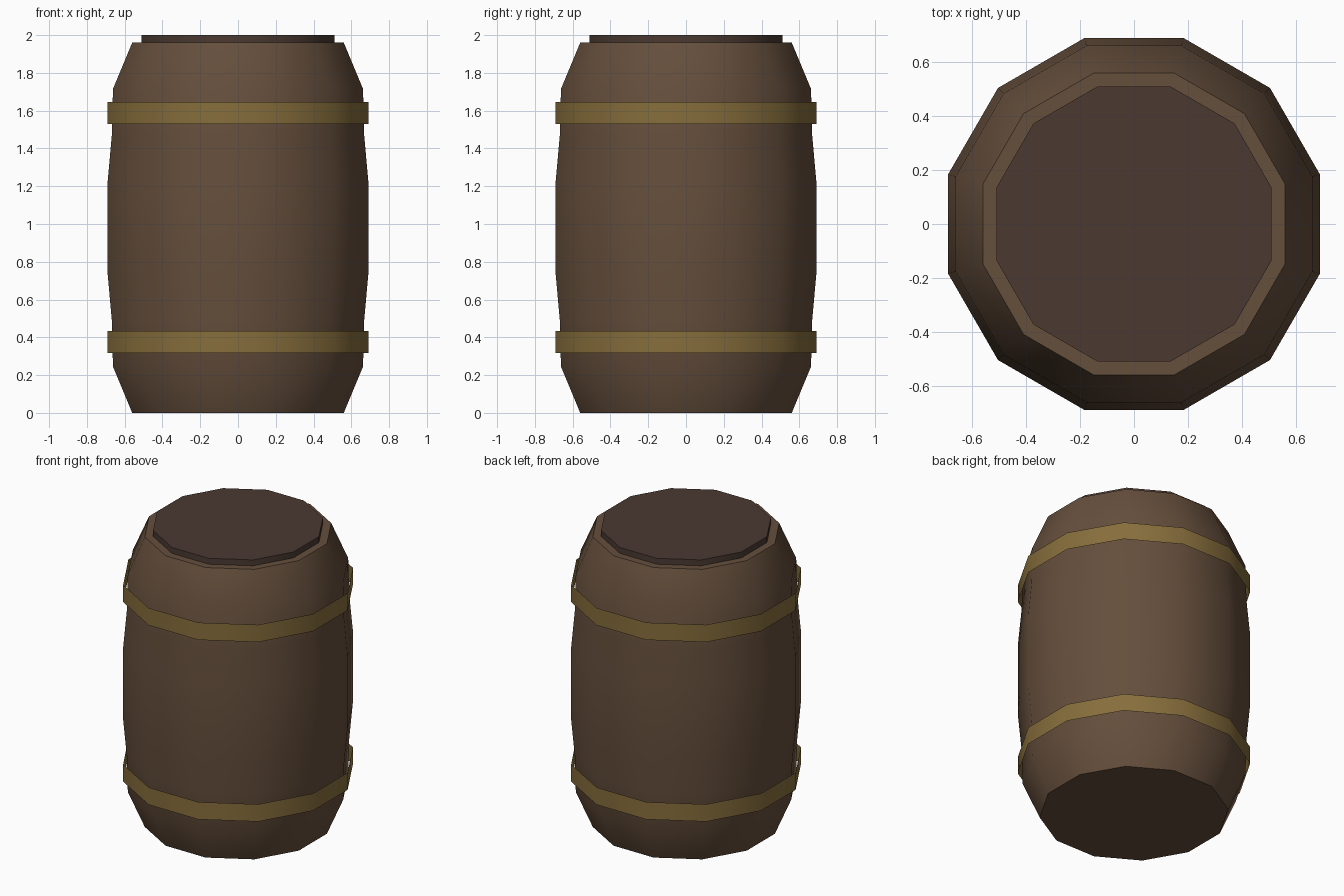
import bpy, bmesh, math

if "Cube" in bpy.data.objects:
    bpy.data.objects.remove(bpy.data.objects["Cube"])

SIDES = 12


def material(name, color):
    m = bpy.data.materials.new(name)
    m.diffuse_color = (*color, 1)
    m.use_nodes = True
    m.node_tree.nodes["Principled BSDF"].inputs["Base Color"].default_value = m.diffuse_color
    return m


def lathe(name, profile, mat, cap_bottom=False, cap_top=False):
    """Stack 12-sided rings; profile is (flat-to-centre distance, z)."""
    bm = bmesh.new()
    rings = []
    for apothem, z in profile:
        r = apothem / math.cos(math.pi / SIDES)
        angles = [2 * math.pi * (i + 0.5) / SIDES for i in range(SIDES)]
        rings.append([bm.verts.new((r * math.cos(a), r * math.sin(a), z)) for a in angles])
    for lo, hi in zip(rings, rings[1:]):
        for i in range(SIDES):
            j = (i + 1) % SIDES
            bm.faces.new((lo[i], lo[j], hi[j], hi[i]))
    if cap_bottom:
        bm.faces.new(rings[0][::-1])
    if cap_top:
        bm.faces.new(rings[-1])
    me = bpy.data.meshes.new(name)
    bm.to_mesh(me)
    bm.free()
    me.materials.append(mat)
    ob = bpy.data.objects.new(name, me)
    bpy.context.collection.objects.link(ob)
    bpy.ops.object.select_all(action='DESELECT')
    ob.select_set(True)
    bpy.context.view_layer.objects.active = ob
    bpy.ops.object.shade_smooth_by_angle(angle=math.radians(35))
    return ob


wood = material("wood", (0.13, 0.077, 0.045))
dark_wood = material("dark_wood", (0.07, 0.042, 0.031))
brass = material("brass", (0.24, 0.155, 0.045))

# Bulging staves with the top rim
half = [(0.56, 0), (0.662, 0.245), (0.668, 0.49), (0.69, 0.735)]
body = half + [(a, 1.96 - z) for a, z in reversed(half)] + [(0.51, 1.96)]
lathe("barrel_body", body, wood, cap_bottom=True)

# Raised lid
lathe("lid", [(0.51, 1.96), (0.51, 2.0)], dark_wood, cap_top=True)

# Open metal hoops standing slightly off the staves
for name, z in (("lower_hoop", 0.317), ("upper_hoop", 1.53)):
    lathe(name, [(0.69, z), (0.69, z + 0.117)], brass)
